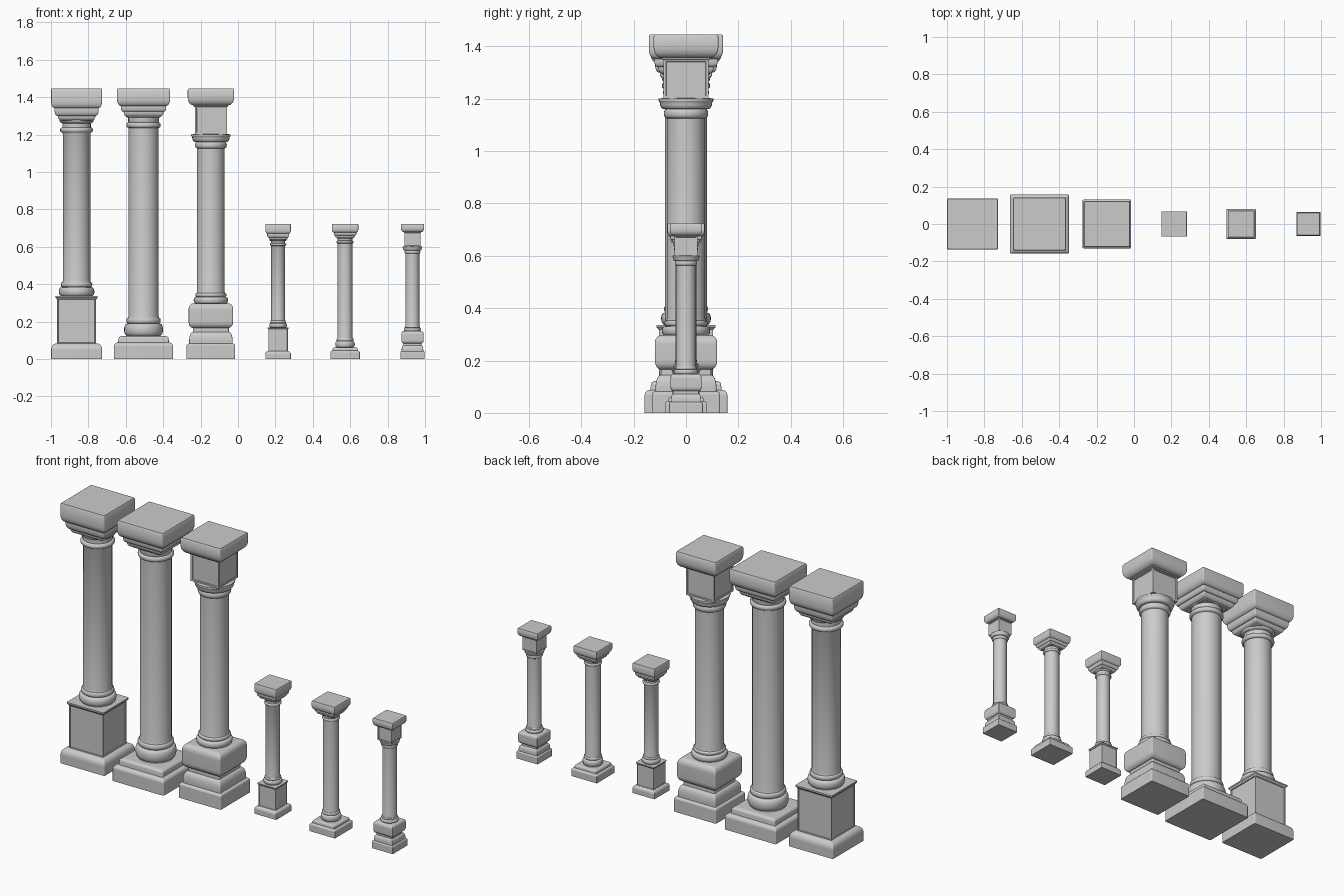
import bpy, bmesh
from math import sin, cos, pi, radians

if "Cube" in bpy.data.objects:
    bpy.data.objects.remove(bpy.data.objects["Cube"], do_unlink=True)

stone = bpy.data.materials.new("grey_stone")
stone.use_nodes = True
GREY = (0.6, 0.6, 0.6, 1)
stone.diffuse_color = GREY
stone.node_tree.nodes["Principled BSDF"].inputs["Base Color"].default_value = GREY

CORNER = 8      # segments in each quarter of a cross-section
EDGE = 0.006    # rounding of the square blocks' upright edges


def shoulder(r0, z0, r1, z1, n=6):
    """Quarter ellipse, upright at the first point and level at the second."""
    return [(r1 + (r0 - r1) * cos(i / n * pi / 2), z0 + (z1 - z0) * sin(i / n * pi / 2))
            for i in range(n + 1)]


def under(r0, z0, r1, z1):
    """Quarter ellipse swelling upward from level to upright."""
    return shoulder(r1, z1, r0, z0)[::-1]


def torus(r, bulge, z0, z1, n=10):
    """Half-round moulding."""
    return [(r + bulge * sin(i / n * pi), (z0 + z1) / 2 - (z1 - z0) / 2 * cos(i / n * pi))
            for i in range(n + 1)]


def finish(name, bm):
    bmesh.ops.recalc_face_normals(bm, faces=bm.faces)
    mesh = bpy.data.meshes.new(name)
    bm.to_mesh(mesh)
    bm.free()
    mesh.materials.append(stone)
    ob = bpy.data.objects.new(name, mesh)
    bpy.context.collection.objects.link(ob)
    bpy.ops.object.select_all(action="DESELECT")
    ob.select_set(True)
    bpy.context.view_layer.objects.active = ob
    bpy.ops.object.shade_smooth_by_angle(angle=radians(35))
    return ob


def loft(name, profile, square=False):
    """Stack round or square sections along a (half width, height) profile."""
    bm = bmesh.new()
    rings = []
    for r, z in profile:
        c = EDGE if square else r
        ring = []
        for q, (sx, sy) in enumerate(((1, 1), (-1, 1), (-1, -1), (1, -1))):
            for i in range(CORNER + (1 if square else 0)):
                a = (q + i / CORNER) * pi / 2
                ring.append(bm.verts.new((sx * (r - c) + c * cos(a), sy * (r - c) + c * sin(a), z)))
        rings.append(ring)
    for low, high in zip(rings, rings[1:]):
        for i in range(len(low)):
            j = (i + 1) % len(low)
            bm.faces.new((low[i], low[j], high[j], high[i]))
    bm.faces.new(rings[0][::-1])
    bm.faces.new(rings[-1])
    return finish(name, bm)


def panelled_block(name, half, z0, z1, frame):
    """Square block with a sunken panel on each side."""
    bm = bmesh.new()
    bmesh.ops.create_cube(bm, size=1)
    for v in bm.verts:
        v.co = (v.co.x * 2 * half, v.co.y * 2 * half, z0 + (v.co.z + 0.5) * (z1 - z0))
    bm.normal_update()
    sides = [f for f in bm.faces if abs(f.normal.z) < 0.5]
    bmesh.ops.inset_individual(bm, faces=sides, thickness=frame, depth=0)
    bmesh.ops.inset_individual(bm, faces=sides, thickness=0.002, depth=-0.004)
    return finish(name, bm)


def pedestal_column():
    return [
        loft("pedestal_plinth", [(.136, 0), (.136, .05)] + shoulder(.136, .05, .108, .083), True),
        panelled_block("pedestal_block", .104, .08, .325, .008),
        loft("pedestal_ledge", [(.105, .318), (.113, .328), (.113, .336)], True),
        loft("pedestal_shaft", [(.09, .33)] + torus(.084, .011, .338, .382)
             + torus(.076, .008, .384, .41) + [(.0735, .42), (.0735, 1.205)]
             + torus(.076, .012, 1.21, 1.238) + [(.076, 1.24), (.076, 1.26)]
             + torus(.078, .013, 1.262, 1.285) + [(.078, 1.3)]),
        loft("pedestal_capital_steps", [(.078, 1.272)] + under(.082, 1.275, .1, 1.295)
             + [(.1, 1.3)] + under(.104, 1.3, .118, 1.33) + [(.118, 1.355)], True),
        loft("pedestal_abacus", under(.116, 1.34, .136, 1.375) + [(.136, 1.44), (.133, 1.445)], True),
    ]


def plain_column():
    return [
        loft("plain_plinth", [(.158, 0), (.158, .068)] + shoulder(.158, .068, .136, .088)
             + [(.134, .108)] + shoulder(.134, .108, .115, .122), True),
        loft("plain_shaft", [(.1, .115)] + torus(.09, .014, .125, .188)
             + torus(.083, .009, .19, .22) + [(.08, .23), (.08, 1.235)]
             + torus(.081, .011, 1.236, 1.264) + [(.082, 1.266), (.082, 1.29)]
             + torus(.083, .01, 1.29, 1.31) + [(.083, 1.33)]),
        loft("plain_capital_steps", [(.084, 1.29)] + under(.088, 1.295, .106, 1.32)
             + [(.106, 1.322)] + under(.11, 1.322, .121, 1.345) + [(.121, 1.37)], True),
        loft("plain_abacus", under(.12, 1.352, .142, 1.39) + [(.142, 1.438), (.138, 1.445)], True),
    ]


def cushion_column():
    return [
        loft("cushion_plinth", [(.13, 0), (.13, .07)] + shoulder(.13, .07, .116, .082)
             + [(.116, .1)] + shoulder(.116, .1, .096, .145) + [(.096, .18)], True),
        loft("cushion_block", under(.096, .166, .119, .2) + [(.119, .265)]
             + shoulder(.119, .265, .095, .297), True),
        loft("cushion_shaft", [(.085, .29)] + torus(.083, .009, .297, .33)
             + torus(.076, .007, .332, .352) + [(.0735, .36), (.0735, 1.125)]
             + torus(.076, .009, 1.127, 1.16) + under(.084, 1.16, .1, 1.185)
             + [(.105, 1.192), (.105, 1.2), (.085, 1.203)]),
        panelled_block("cushion_neck_block", .086, 1.2, 1.352, .014),
        loft("cushion_neck_ledge", [(.087, 1.347), (.092, 1.35), (.092, 1.358)], True),
        loft("cushion_abacus", under(.094, 1.356, .124, 1.4) + [(.124, 1.438), (.12, 1.445)], True),
    ]


# Three tall columns, then the same three at half size sharing their meshes
for build, x in ((pedestal_column, -.863), (plain_column, -.505), (cushion_column, -.145)):
    for part in build():
        small = part.copy()
        bpy.context.collection.objects.link(small)
        small.name = "small_" + part.name
        small.scale = (.5, .5, .5)
        small.location.x = x + 1.0775
        part.name = "tall_" + part.name
        part.location.x = x
